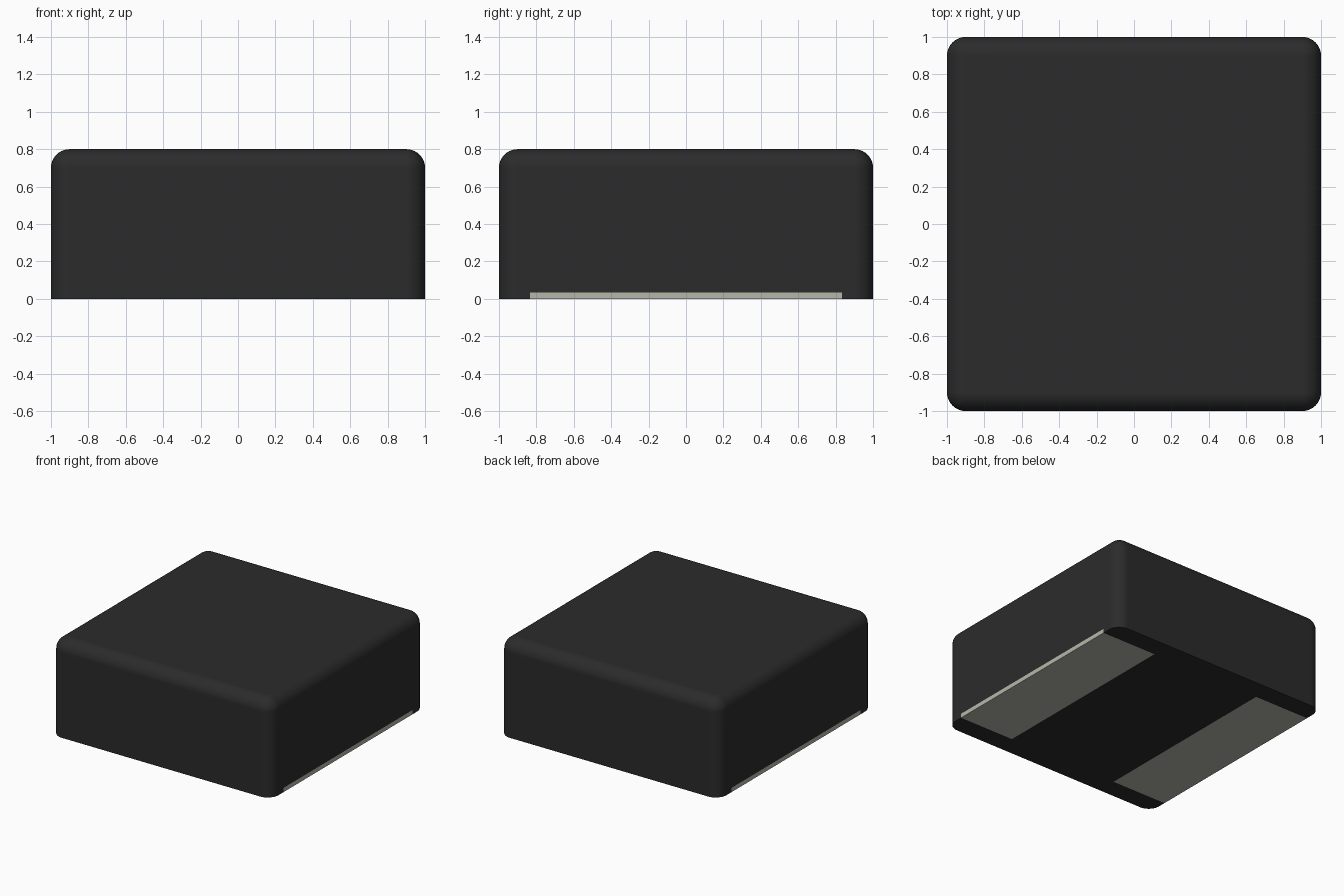
import bpy, bmesh
from mathutils import Matrix

if "Cube" in bpy.data.objects:
    bpy.data.objects.remove(bpy.data.objects["Cube"])


def material(name, color):
    m = bpy.data.materials.new(name)
    m.diffuse_color = (*color, 1)
    m.use_nodes = True
    m.node_tree.nodes["Principled BSDF"].inputs["Base Color"].default_value = m.diffuse_color
    return m


def box(name, lo, hi, mat, fillet=0):
    bm = bmesh.new()
    size = [h - l for l, h in zip(lo, hi)]
    centre = [(h + l) / 2 for l, h in zip(lo, hi)]
    bmesh.ops.create_cube(bm, size=1, matrix=Matrix.Translation(centre) @ Matrix.Diagonal((*size, 1)))
    if fillet:
        # round every edge except those of the flat underside
        edges = [e for e in bm.edges if max(v.co.z for v in e.verts) > lo[2] + 1e-4]
        bmesh.ops.bevel(bm, geom=edges, offset=fillet, segments=10, profile=0.5, affect='EDGES')
    bmesh.ops.recalc_face_normals(bm, faces=bm.faces)
    mesh = bpy.data.meshes.new(name)
    bm.to_mesh(mesh)
    bm.free()
    mesh.materials.append(mat)
    ob = bpy.data.objects.new(name, mesh)
    bpy.context.collection.objects.link(ob)
    return ob


dark = material("moulded_black", (0.024, 0.024, 0.024))
metal = material("tin", (0.47, 0.47, 0.41))

# Moulded body
body = box("body", (-1, -1, 0), (1, 1, 0.8), dark, 0.1)

# Contact pads, flush in recesses at the lower left and right edges
for side, x0, x1 in (("left", -1, -0.5), ("right", 0.5, 1)):
    box(f"{side}_contact_pad", (x0, -0.835, 0), (x1, 0.835, 0.035), metal)
    out = 0.1
    cutter = box(f"{side}_recess_cutter", (x0 - out * (x0 < 0), -0.835, -out),
                 (x1 + out * (x1 > 0.9), 0.835, 0.035), dark)
    cutter.hide_render = True
    cutter.hide_set(True)
    cut = body.modifiers.new(f"{side}_recess", 'BOOLEAN')
    cut.operation = 'DIFFERENCE'
    cut.solver = 'EXACT'
    cut.object = cutter

# Smooth fillets with crisp flat faces
bpy.ops.object.select_all(action='DESELECT')
bpy.context.view_layer.objects.active = body
body.select_set(True)
for m in list(body.modifiers):
    bpy.ops.object.modifier_apply(modifier=m.name)
bpy.ops.object.shade_smooth_by_angle()
weighted = body.modifiers.new("weighted_normals", 'WEIGHTED_NORMAL')
weighted.keep_sharp = True
